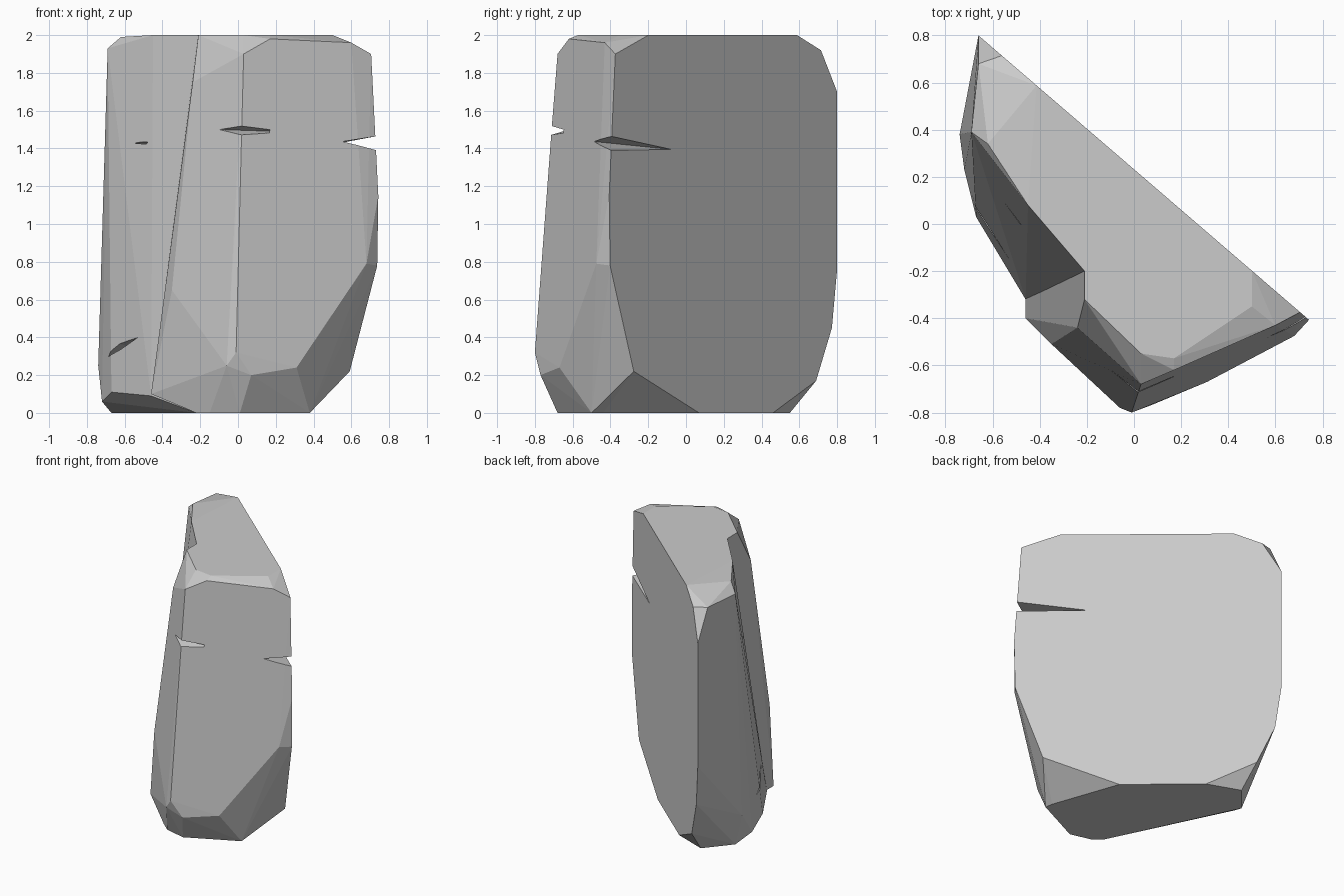
import bpy, bmesh
from mathutils import Vector

if "Cube" in bpy.data.objects:
    bpy.data.objects.remove(bpy.data.objects["Cube"])

BACK_N = Vector((1.17, 1.36, 0)).normalized()   # flat vertical back face
BACK_D = BACK_N.dot(Vector((-0.66, 0.80, 0)))


def hull(name, pts, snap=True):
    """Convex rock chunk; points near the back face are snapped onto it."""
    bm = bmesh.new()
    for p in pts:
        v = Vector(p)
        gap = BACK_N.dot(v) - BACK_D
        if snap and abs(gap) < 0.03:
            v -= BACK_N * gap
        bm.verts.new(v)
    res = bmesh.ops.convex_hull(bm, input=bm.verts)
    junk = {g for g in res["geom_interior"] + res["geom_unused"]
            if isinstance(g, bmesh.types.BMVert)}
    bmesh.ops.delete(bm, geom=list(junk), context='VERTS')
    bmesh.ops.dissolve_limit(bm, angle_limit=0.03, verts=bm.verts, edges=bm.edges)
    bmesh.ops.recalc_face_normals(bm, faces=bm.faces)
    me = bpy.data.meshes.new(name)
    bm.to_mesh(me)
    bm.free()
    ob = bpy.data.objects.new(name, me)
    bpy.context.collection.objects.link(ob)
    return ob


def combine(ob, other, op):
    """Apply a boolean and remove the helper."""
    mod = ob.modifiers.new(op, 'BOOLEAN')
    mod.operation, mod.solver, mod.object = op, 'EXACT', other
    bpy.context.view_layer.objects.active = ob
    bpy.ops.object.modifier_apply(modifier=mod.name)
    bpy.data.objects.remove(other)


# Protruding front body with its ridge, chamfered right end and foot
rock = hull("rock_slab", [
    (-.01, -.80, .32), (.02, -.71, 1.52), (.03, -.68, 1.9), (.07, -.77, .2), (-.06, -.78, .25),
    (-.21, -.32, 2), (-.21, -.05, 2), (.03, -.55, 2), (.17, -.57, 2), (.5, -.35, 2), (.5, -.2, 2),
    (.17, -.62, 1.98), (.6, -.43, 1.96), (.7, -.38, 1.9), (-.24, -.44, 1.75),
    (.705, -.385, 1.7), (.74, -.41, 1.15), (.73, -.41, .78), (.68, -.475, .79),
    (.58, -.29, .22), (.31, -.67, .24), (.38, -.5, 0), (.37, -.44, 0), (.19, .07, 0),
    (.01, -.68, 0), (-.15, -.64, 0), (-.22, -.58, 0), (-.35, -.51, .65),
    (-.46, -.4, .1), (-.46, -.2, .1)])

# Recessed left slab running to the rear corner
left = hull("left_slab", [
    (-.21, -.2, 2), (.5, -.2, 2), (-.42, .58, 2), (-.45, .08, 2), (-.62, .34, 1.99),
    (-.69, .39, 1.93), (-.66, .68, 1.93), (-.56, .715, 1.92), (-.66, .8, 1.7), (-.66, .8, .76),
    (-.63, .77, .45), (-.53, .69, .17), (-.51, .55, 0), (-.265, .46, 0), (.19, .07, 0),
    (.58, -.29, .22), (-.67, .36, 0), (-.74, .38, .25), (-.72, .23, .06), (-.67, .03, .11),
    (-.46, -.32, .09), (-.22, -.58, 0)])
combine(rock, left, 'UNION')

# Chipped cracks: ridge, right edge, and two small ones on the left slab
cracks = [
    [(-.10, -.62, 1.5), (.21, -.61, 1.49), (.02, -.645, 1.49),
     (.02, -.78, 1.535), (.02, -.78, 1.455)],
    [(.59, -.48, 1.44), (.36, -.08, 1.395), (.57, -.52, 1.44), (.40, -.02, 1.39),
     (.88, -.42, 1.37), (.88, -.42, 1.49)],
    [(-.58, .20, 1.41), (-.43, -.03, 1.43), (-.53, .02, 1.44), (-.47, 0, 1.415),
     (-.48, .1, 1.42)],
    [(-.70, .14, .29), (-.53, -.15, .40), (-.66, -.02, .38), (-.64, -.04, .33),
     (-.58, .03, .35)],
]
for pts in cracks:
    combine(rock, hull("crack", pts, snap=False), 'DIFFERENCE')
